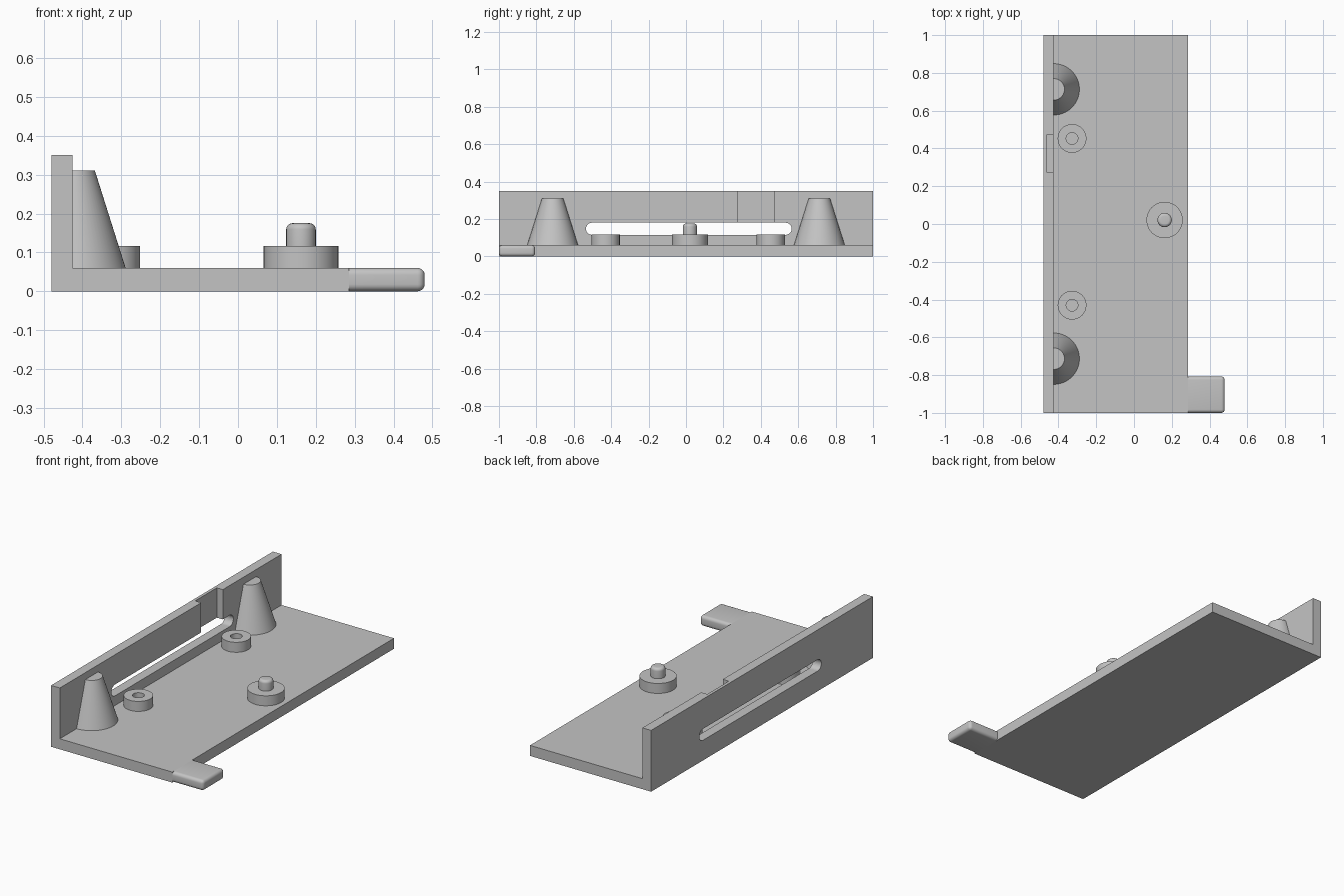
import bpy
import bmesh
from math import cos, sin, pi, radians
from mathutils import Matrix, Vector

cube = bpy.data.objects.get("Cube")
if cube:
    bpy.data.objects.remove(cube, do_unlink=True)

grey = bpy.data.materials.new("light grey")
grey.use_nodes = True
COLOUR = (0.55, 0.55, 0.55, 1)
grey.diffuse_color = COLOUR
grey.node_tree.nodes["Principled BSDF"].inputs["Base Color"].default_value = COLOUR

LEFT, WALL, EDGE, TIP = -0.48, -0.425, 0.285, 0.48
FLOOR, BOSS_TOP = 0.06, 0.117


def finish(name, bm, smooth=False):
    bmesh.ops.recalc_face_normals(bm, faces=bm.faces)
    mesh = bpy.data.meshes.new(name)
    bm.to_mesh(mesh)
    bm.free()
    mesh.materials.append(grey)
    obj = bpy.data.objects.new(name, mesh)
    bpy.context.collection.objects.link(obj)
    if smooth:
        bpy.ops.object.select_all(action="DESELECT")
        obj.select_set(True)
        bpy.context.view_layer.objects.active = obj
        bpy.ops.object.shade_smooth_by_angle(angle=radians(35))
    return obj


def prism(points, direction):
    bm = bmesh.new()
    face = bm.faces.new([bm.verts.new(p) for p in points])
    new = bmesh.ops.extrude_face_region(bm, geom=[face])["geom"]
    verts = [v for v in new if isinstance(v, bmesh.types.BMVert)]
    bmesh.ops.translate(bm, verts=verts, vec=direction)
    return bm


def box(low, high):
    low, high = Vector(low), Vector(high)
    bm = bmesh.new()
    bmesh.ops.create_cube(bm, size=1, matrix=Matrix.Translation((low + high) / 2)
                          @ Matrix.Diagonal((*(high - low), 1)))
    return bm


def turned(name, profile, x, y):
    """Spin a radius/height profile about a vertical axis."""
    bm = bmesh.new()
    verts = [bm.verts.new((r, 0, z)) for r, z in profile]
    edges = [bm.edges.new(pair) for pair in zip(verts, verts[1:])]
    bmesh.ops.spin(bm, geom=verts + edges, cent=(0, 0, 0), axis=(0, 0, 1),
                   angle=2 * pi, steps=48)
    bmesh.ops.remove_doubles(bm, verts=bm.verts, dist=0.0001)
    bmesh.ops.translate(bm, verts=bm.verts, vec=(x, y, 0))
    return finish(name, bm, smooth=True)


def cut(obj, cutter):
    mod = obj.modifiers.new("cut", "BOOLEAN")
    mod.operation = "DIFFERENCE"
    mod.solver = "EXACT"
    mod.object = cutter
    bpy.context.view_layer.objects.active = obj
    bpy.ops.object.modifier_apply(modifier=mod.name)
    bpy.data.objects.remove(cutter, do_unlink=True)


# Angled base: floor plate and back wall in one L section
section = [(LEFT, 0), (EDGE, 0), (EDGE, FLOOR), (WALL, FLOOR), (WALL, 0.35), (LEFT, 0.35)]
base = finish("angled_base", prism([(x, -1, z) for x, z in section], (0, 2, 0)))

# Round-ended slot through the wall
r, mid = 0.0325, 0.1475
slot = []
for centre, start in ((0.5325, -pi / 2), (-0.5025, pi / 2)):
    for i in range(17):
        a = start + pi * i / 16
        slot.append((LEFT - 0.1, centre + r * cos(a), mid + r * sin(a)))
slot_cutter = finish("slot_cutter", prism(slot, (0.2, 0, 0)))
slot_cutter.hide_render = True
cut(base, slot_cutter)

# Shallow notch from the top of the wall down to the slot
notch_cutter = finish("notch_cutter", box((-0.463, 0.275, mid), (WALL + 0.05, 0.47, 0.4)))
notch_cutter.hide_render = True
cut(base, notch_cutter)

# Half cones against the wall
for side, y in (("front", -0.713), ("back", 0.713)):
    bm = bmesh.new()
    bmesh.ops.create_cone(bm, cap_ends=True, segments=64, radius1=0.136, radius2=0.057,
                          depth=0.25, matrix=Matrix.Translation((WALL, y, FLOOR + 0.125)))
    cutline = bmesh.ops.bisect_plane(bm, geom=bm.verts[:] + bm.edges[:] + bm.faces[:],
                                     plane_co=(WALL, 0, 0), plane_no=(1, 0, 0),
                                     clear_inner=True)["geom_cut"]
    rim = [e for e in cutline if isinstance(e, bmesh.types.BMEdge)]
    bmesh.ops.holes_fill(bm, edges=rim)
    finish(side + "_half_cone", bm, smooth=True)

# Ring bosses with blind holes
ring = [(0, FLOOR + 0.001), (0.031, FLOOR + 0.001), (0.031, BOSS_TOP),
        (0.076, BOSS_TOP), (0.076, 0.05)]
for side, y in (("front", -0.43), ("back", 0.453)):
    turned(side + "_ring_boss", ring, -0.328, y)

# Stepped boss with a rounded pin
pin = [(0.096, 0.05), (0.096, BOSS_TOP), (0.038, BOSS_TOP)]
for i in range(7):
    a = pi / 2 * i / 6
    pin.append((0.022 + 0.016 * cos(a), 0.159 + 0.016 * sin(a)))
turned("pin_boss", pin + [(0, 0.175)], 0.162, 0.021)

# Side tab with rounded edges except at the plate
bm = box((EDGE, -1, 0), (TIP, -0.807, FLOOR))
free = [e for e in bm.edges if max(v.co.x for v in e.verts) > EDGE + 0.01]
bmesh.ops.bevel(bm, geom=free, offset=0.018, segments=5, profile=0.5, affect="EDGES")
finish("side_tab", bm, smooth=True)
